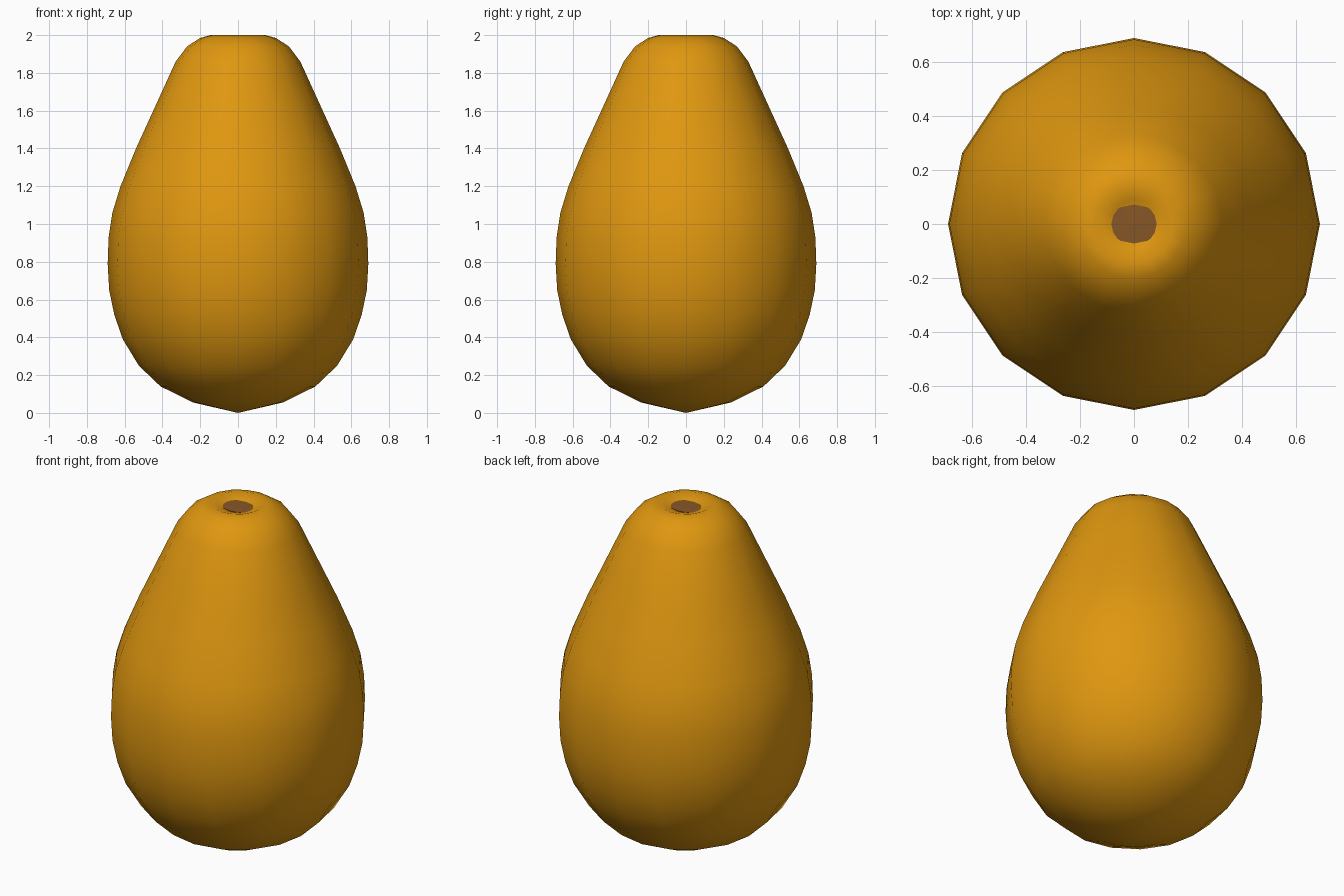
import bpy
import math

if "Cube" in bpy.data.objects:
    bpy.data.objects.remove(bpy.data.objects["Cube"])


def material(name, rgb):
    m = bpy.data.materials.new(name)
    m.diffuse_color = (*rgb, 1)
    m.use_nodes = True
    m.node_tree.nodes["Principled BSDF"].inputs["Base Color"].default_value = m.diffuse_color
    return m


def lathe(name, profile, sides, mat, sx=1.0, sy=1.0):
    """Revolve (radius, z) points from bottom pole to top pole."""
    verts, rings = [], []
    for r, z in profile:
        n = 1 if r == 0 else sides
        rings.append(range(len(verts), len(verts) + n))
        for i in range(n):
            a = math.tau * i / sides
            verts.append((r * sx * math.cos(a), r * sy * math.sin(a), z))
    faces = []
    for lo, hi in zip(rings, rings[1:]):
        for i in range(sides):
            j = (i + 1) % sides
            if len(lo) == 1:
                faces.append((lo[0], hi[j], hi[i]))
            elif len(hi) == 1:
                faces.append((lo[i], lo[j], hi[0]))
            else:
                faces.append((lo[i], lo[j], hi[j], hi[i]))
    me = bpy.data.meshes.new(name)
    me.from_pydata(verts, [], faces)
    me.materials.append(mat)
    for p in me.polygons:
        p.use_smooth = True
    ob = bpy.data.objects.new(name, me)
    bpy.context.collection.objects.link(ob)
    return ob


orange = material("golden orange", (0.74, 0.31, 0.005))
brown = material("stem brown", (0.24, 0.095, 0.02))

# Fruit body: rounded base, tapered neck, shallow dimple at the top
lathe("fruit_body", [
    (0, 0), (0.237, 0.055), (0.41, 0.14), (0.525, 0.25), (0.61, 0.39),
    (0.655, 0.52), (0.682, 0.65), (0.69, 0.79), (0.685, 0.93),
    (0.665, 1.06), (0.622, 1.2), (0.54, 1.4), (0.435, 1.63),
    (0.33, 1.86), (0.27, 1.94), (0.2, 1.985), (0.145, 2.0),
    (0.09, 1.98), (0, 1.955)], 16, orange)

# Stem scar: small flat oval sitting in the dimple
lathe("stem_scar", [(0, 1.94), (1, 1.94), (1, 1.978), (0, 1.98)], 12,
      brown, 0.1, 0.072)
bpy.data.objects["stem_scar"].data.polygons.foreach_set(
    "use_smooth", [False] * len(bpy.data.objects["stem_scar"].data.polygons))
